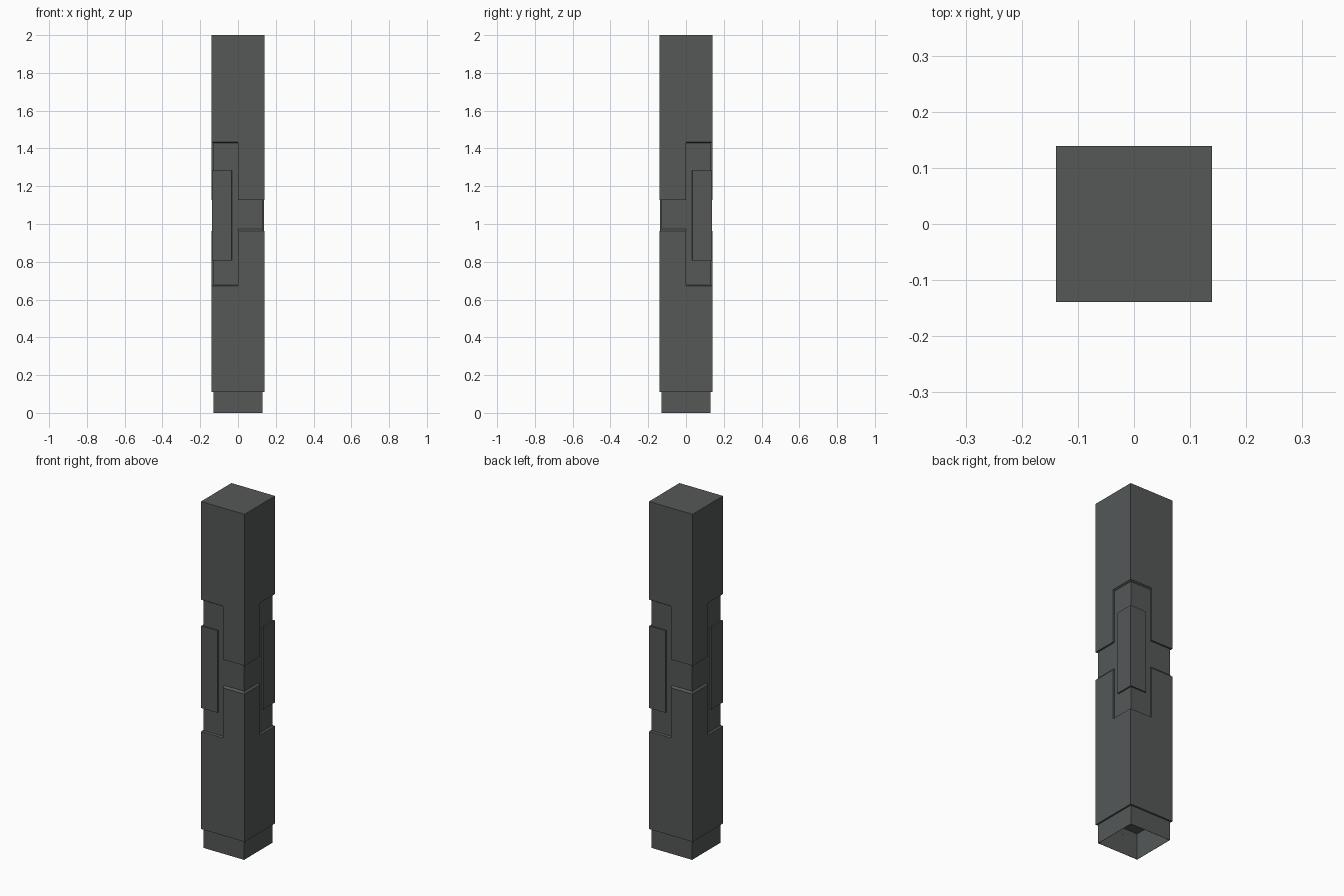
import bpy, bmesh, math

if "Cube" in bpy.data.objects:
    bpy.data.objects.remove(bpy.data.objects["Cube"])

OUT, PLATE, CORE, IN = 0.139, 0.138, 0.1295, 0.128   # half widths

mat = bpy.data.materials.new("dark grey")
mat.diffuse_color = (0.09, 0.099, 0.097, 1)
mat.use_nodes = True
mat.node_tree.nodes["Principled BSDF"].inputs["Base Color"].default_value = mat.diffuse_color


def finish(name, bm):
    bmesh.ops.recalc_face_normals(bm, faces=bm.faces)
    me = bpy.data.meshes.new(name)
    bm.to_mesh(me)
    bm.free()
    me.materials.append(mat)
    ob = bpy.data.objects.new(name, me)
    bpy.context.collection.objects.link(ob)
    return ob


# ring of corners and side middles; quadrants alternate long / short
RING = [(0, -1), (1, -1), (1, 0), (1, 1), (0, 1), (-1, 1), (-1, 0), (-1, -1)]


def shell(name, end_out, end_in, long_z, short_z, capped):
    """Square sleeve with a stepped edge; long_z / short_z = (outer, inner) heights."""
    bm = bmesh.new()
    walls = []
    for half, end, k in ((OUT, end_out, 0), (IN, end_in, 1)):
        cols = []
        for i, (x, y) in enumerate(RING):
            col = {}
            for key, z in (("end", end), (0, long_z[k]), (1, short_z[k])):
                if key == "end" or i % 2 == 0 or key == (i // 2) % 2:
                    col[key] = bm.verts.new((x * half, y * half, z))
            cols.append(col)
        walls.append(cols)
    for i in range(8):
        j, q = (i + 1) % 8, (i // 2) % 2
        for cols in walls:                       # wall panels

            def chain(c):
                mid = [c[1]] if q == 0 and 1 in c else []
                return [c["end"]] + mid + [c[q]]
            bm.faces.new(chain(cols[i]) + chain(cols[j])[::-1])
        o, n = walls
        bm.faces.new((o[i][q], o[j][q], n[j][q], n[i][q]))        # edge lip
        if i % 2 == 0:                                            # step side
            bm.faces.new((o[i][0], o[i][1], n[i][1], n[i][0]))
        if not capped:                                            # end ledge
            bm.faces.new((o[i]["end"], o[j]["end"], n[j]["end"], n[i]["end"]))
    if capped:
        for cols in walls:
            bm.faces.new([c["end"] for c in cols])
    return finish(name, bm)


shell("upper_sleeve", 2.0, 1.95, (1.126, 1.126), (1.434, 1.427), True)
shell("lower_sleeve", 0.11, 0.11, (0.962, 0.975), (0.673, 0.678), False)

# inner core with a hollow foot
bm = bmesh.new()
bmesh.ops.create_cube(bm, size=1)
for v in bm.verts:
    v.co = (v.co.x * 2 * CORE, v.co.y * 2 * CORE, (v.co.z + 0.5) * 1.9)
bm.faces.ensure_lookup_table()
bottom = min(bm.faces, key=lambda f: f.calc_center_median().z)
bmesh.ops.inset_region(bm, faces=[bottom], thickness=0.002)
hole = bmesh.ops.extrude_discrete_faces(bm, faces=[bottom])["faces"][0]
bmesh.ops.translate(bm, verts=hole.verts, vec=(0, 0, 0.15))
finish("inner_core", bm)

# raised corner plates on two opposite corners
P, I = PLATE, IN
profile = [(-P, -P), (-0.035, -P), (-0.032, -I), (-I, -I), (-I, -0.032), (-P, -0.035)]
for side, s in (("front", 1), ("back", -1)):
    bm = bmesh.new()
    face = bm.faces.new([bm.verts.new((x * s, y * s, 0.808)) for x, y in profile])
    ext = bmesh.ops.extrude_face_region(bm, geom=[face])["geom"]
    bmesh.ops.translate(bm, verts=[g for g in ext if isinstance(g, bmesh.types.BMVert)],
                        vec=(0, 0, 0.474))
    finish(side + "_corner_plate", bm)
